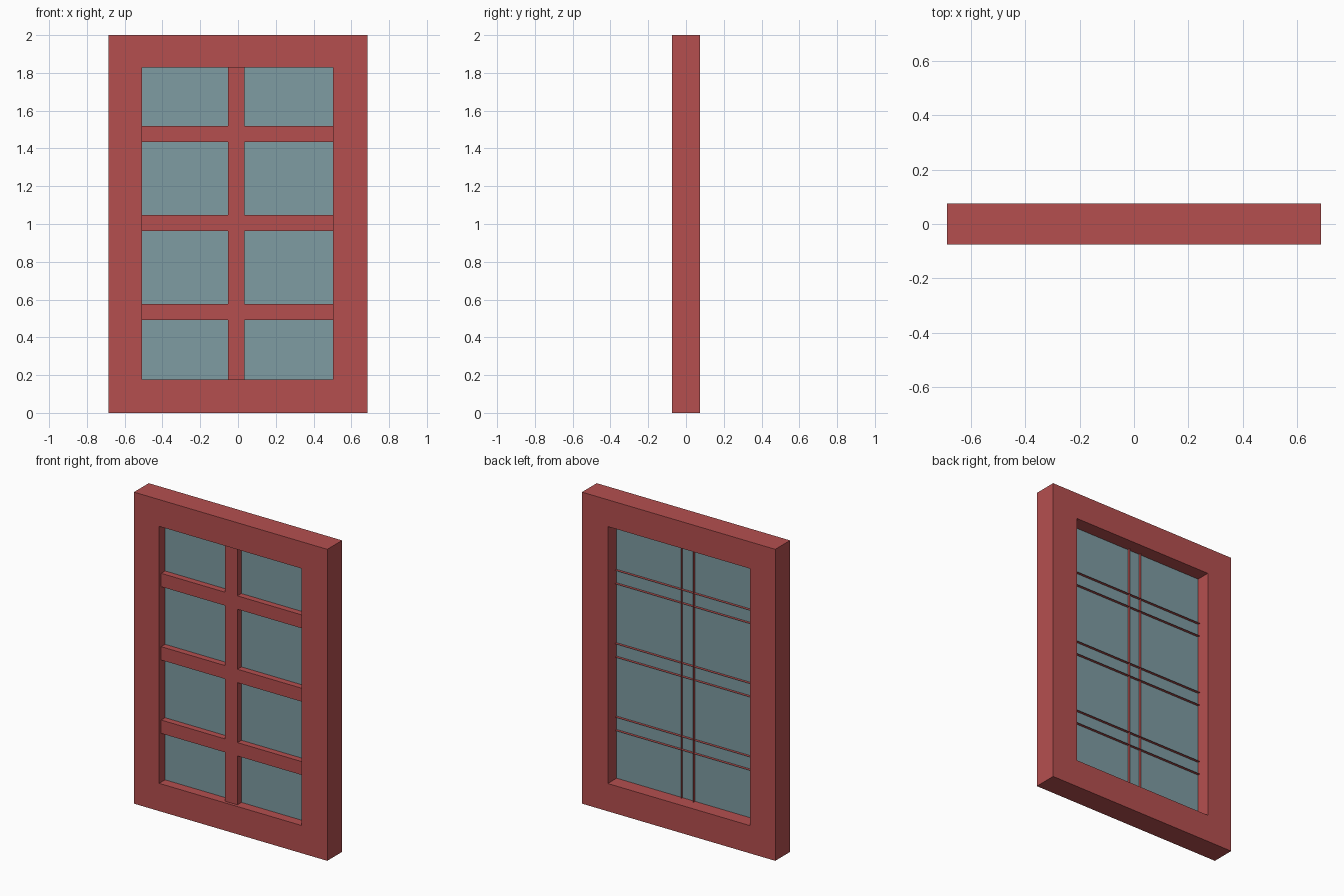
import bpy

if "Cube" in bpy.data.objects:
    bpy.data.objects.remove(bpy.data.objects["Cube"])

def material(name, rgb):
    m = bpy.data.materials.new(name)
    m.diffuse_color = (*rgb, 1)
    m.use_nodes = True
    m.node_tree.nodes["Principled BSDF"].inputs["Base Color"].default_value = m.diffuse_color
    return m

red = material("red paint", (0.462, 0.078, 0.078))
blue = material("blue grey glass", (0.21, 0.335, 0.365))

def make(name, verts, faces, mat):
    me = bpy.data.meshes.new(name)
    me.from_pydata(verts, [], faces)
    me.materials.append(mat)
    ob = bpy.data.objects.new(name, me)
    bpy.context.collection.objects.link(ob)
    return ob

W, H, D = 0.6865, 2.0, 0.075                     # outer half width, height, half depth
X0, X1, Z0, Z1 = -0.507, 0.503, 0.178, 1.828     # opening
GLASS_Y, BAR_FRONT, BAR_BACK = -0.015, -0.055, 0.003

def loop(x0, x1, z0, z1, y):
    return [(x0, y, z0), (x1, y, z0), (x1, y, z1), (x0, y, z1)]

# Outer frame: four rectangular loops swept into a closed ring
rings = [loop(-W, W, 0, H, -D), loop(X0, X1, Z0, Z1, -D),
         loop(X0, X1, Z0, Z1, D), loop(-W, W, 0, H, D)]
faces = []
for r in range(4):
    a, b = r * 4, (r + 1) % 4 * 4
    for i in range(4):
        j = (i + 1) % 4
        faces.append((a + i, a + j, b + j, b + i))
make("frame", [v for ring in rings for v in ring], faces, red)

# Glass: one thin sheet across the opening
make("glass", loop(X0, X1, Z0, Z1, GLASS_Y), [(0, 1, 2, 3)], blue)

# Glazing bars: open-backed channels whose sides poke through the glass
def bar(name, x0, x1, z0, z1, front, vertical):
    v = loop(x0, x1, z0, z1, front) + loop(x0, x1, z0, z1, BAR_BACK)
    sides = [(0, 3, 7, 4), (1, 5, 6, 2)] if vertical else [(0, 4, 5, 1), (3, 2, 6, 7)]
    make(name, v, [(0, 1, 2, 3)] + sides, red)

bar("vertical_bar", -0.053, 0.035, Z0, Z1, BAR_FRONT - 0.001, True)
for i in range(3):
    z = 0.534 + i * 0.471
    bar(f"horizontal_bar_{i + 1}", X0, X1, z - 0.043, z + 0.043, BAR_FRONT, False)
